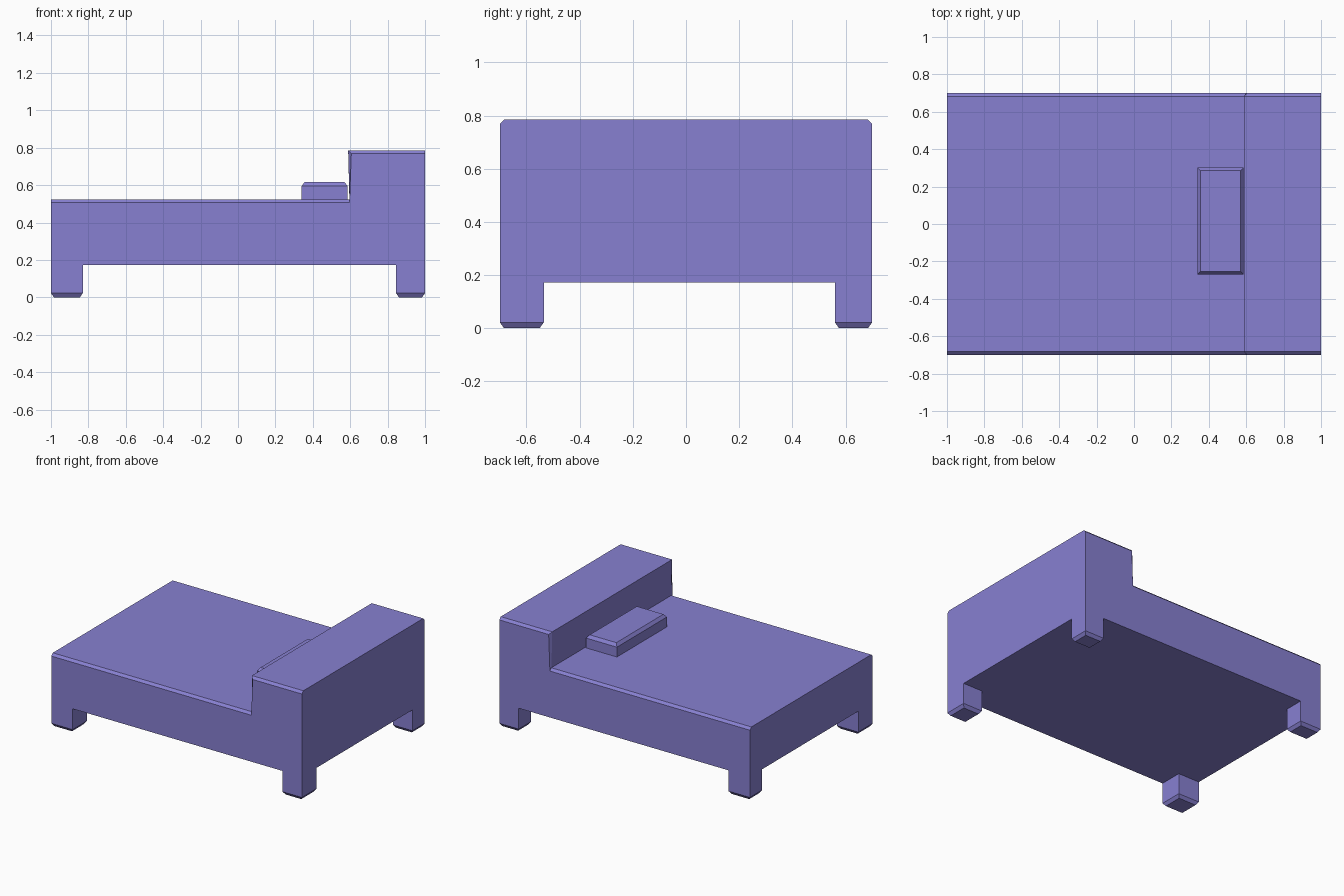
import bpy, bmesh, math

cube = bpy.data.objects.get("Cube")
if cube:
    bpy.data.objects.remove(cube, do_unlink=True)

COLOUR = (0.245, 0.216, 0.640, 1)
mat = bpy.data.materials.new("lavender")
mat.use_nodes = True
mat.diffuse_color = COLOUR
bsdf = next(n for n in mat.node_tree.nodes if n.type == 'BSDF_PRINCIPLED')
bsdf.inputs["Base Color"].default_value = COLOUR


def finish(bm, name):
    """Turn a bmesh into a flat-shaded object."""
    bmesh.ops.recalc_face_normals(bm, faces=bm.faces[:])
    mesh = bpy.data.meshes.new(name)
    bm.to_mesh(mesh)
    bm.free()
    mesh.materials.append(mat)
    obj = bpy.data.objects.new(name, mesh)
    bpy.context.collection.objects.link(obj)
    return obj


# Bed frame: side profile lofted across the width, with chamfered side edges
HALF, C, BASE = 0.70, 0.017, 0.172
full = [(-1, BASE), (1, BASE), (1, 0.785), (0.589, 0.785), (0.596, 0.524), (-1, 0.524)]
trim = [(-1, BASE), (1, BASE), (1, 0.785 - C), (0.589 + C, 0.785 - C),
        (0.596, 0.524 - C), (-1, 0.524 - C)]
bm = bmesh.new()
sections = [(-HALF, trim), (C - HALF, full), (HALF - C, full), (HALF, trim)]
rings = [[bm.verts.new((x, y, z)) for x, z in prof] for y, prof in sections]
bm.faces.new(rings[0])
bm.faces.new(rings[-1][::-1])
for a, b in zip(rings, rings[1:]):
    for i in range(len(a)):
        j = (i + 1) % len(a)
        bm.faces.new((a[i], a[j], b[j], b[i]))
bmesh.ops.recalc_face_normals(bm, faces=bm.faces[:])
bmesh.ops.dissolve_limit(bm, angle_limit=math.radians(0.5),
                         verts=bm.verts[:], edges=bm.edges[:])

# Legs: cut the underside along the leg lines and push the corner faces down
X0, X1, Y0, Y1 = -0.83, 0.845, -0.535, 0.56
for co, no in (((X0, 0, 0), (1, 0, 0)), ((X1, 0, 0), (1, 0, 0)),
               ((0, Y0, 0), (0, 1, 0)), ((0, Y1, 0), (0, 1, 0))):
    bmesh.ops.bisect_plane(bm, geom=bm.verts[:] + bm.edges[:] + bm.faces[:],
                           plane_co=co, plane_no=no)
corners = []
for f in bm.faces:
    c = f.calc_center_bounds()
    if f.normal.z < -0.9 and not X0 < c.x < X1 and not Y0 < c.y < Y1:
        corners.append(f)
bmesh.ops.inset_individual(bm, faces=corners, thickness=0, depth=BASE - 0.022)
bmesh.ops.inset_individual(bm, faces=corners, thickness=0.022, depth=0.022)
bmesh.ops.dissolve_limit(bm, angle_limit=math.radians(0.5),
                         verts=bm.verts[:], edges=bm.edges[:])
finish(bm, "bed_frame")

# Pillow: box with a chamfered top rim
bm = bmesh.new()
bmesh.ops.create_cube(bm, size=1)
for v in bm.verts:
    v.co.x = 0.463 + v.co.x * 0.245
    v.co.y = 0.016 + v.co.y * 0.57
    v.co.z = 0.595 if v.co.z > 0 else 0.515
top = [f for f in bm.faces if f.normal.z > 0.9]
bmesh.ops.inset_individual(bm, faces=top, thickness=0.023, depth=0.022)
finish(bm, "pillow")
